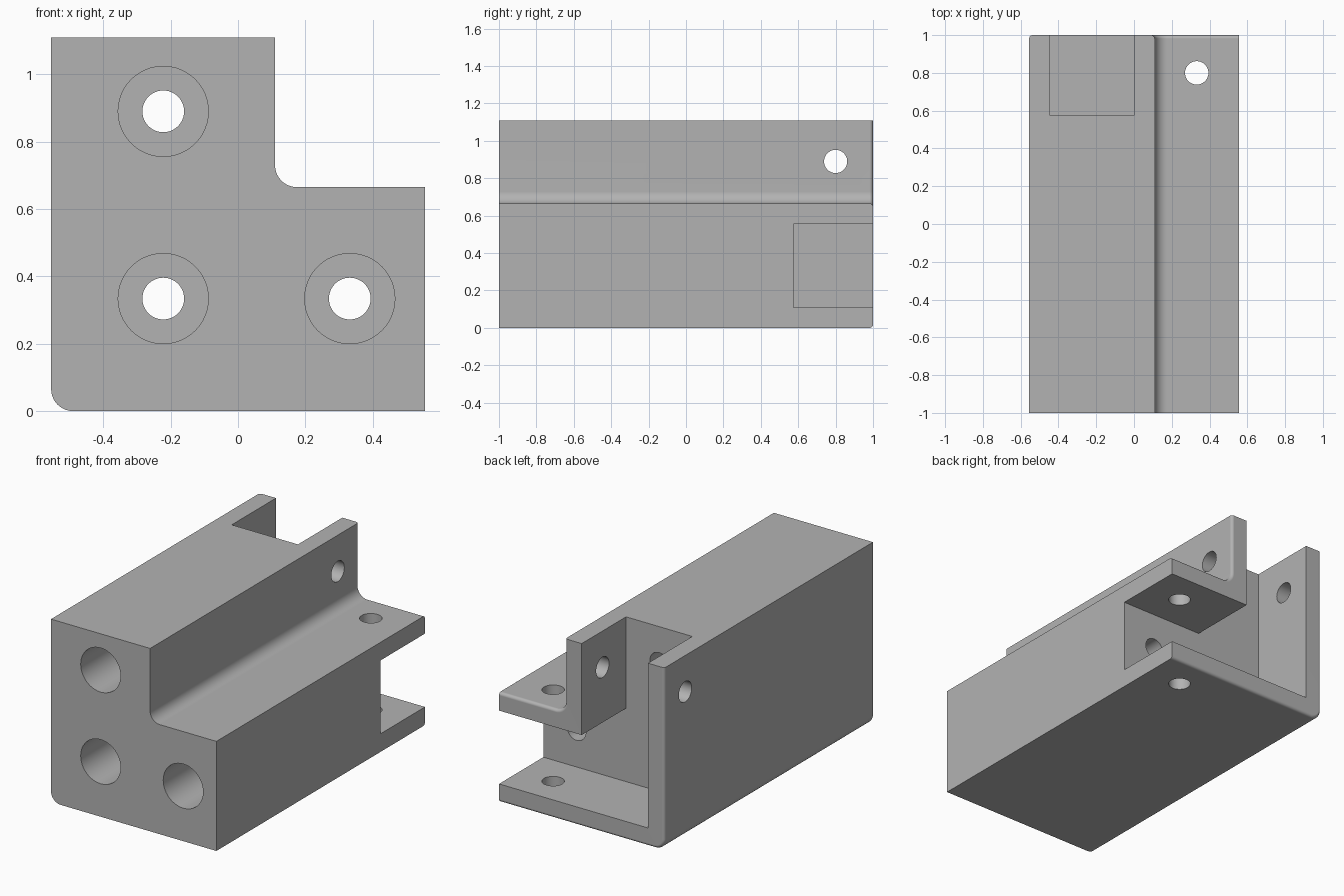
import bpy, bmesh, math
from mathutils import Matrix, Vector

cube = bpy.data.objects.get("Cube")
if cube:
    bpy.data.objects.remove(cube, do_unlink=True)

HALF, TOP = 0.555, 1.11        # half width, height
ARM_X, ARM_Z = 0.11, 0.665     # limits of the upright and the side arm
WALL, FILLET = 0.11, 0.065
FRONT, BACK, POCKET_Y = -1.0, 1.0, 0.575

grey = bpy.data.materials.new("mid grey")
grey.use_nodes = True
grey.diffuse_color = (0.45, 0.45, 0.45, 1)
grey.node_tree.nodes["Principled BSDF"].inputs["Base Color"].default_value = grey.diffuse_color


def add_object(name, bm):
    bmesh.ops.recalc_face_normals(bm, faces=bm.faces)
    mesh = bpy.data.meshes.new(name)
    bm.to_mesh(mesh)
    bm.free()
    mesh.materials.append(grey)
    obj = bpy.data.objects.new(name, mesh)
    bpy.context.collection.objects.link(obj)
    return obj


def arc(cx, cz, start, end, steps=10):
    """Quarter round in the x-z plane, angles in degrees."""
    angles = [math.radians(start + (end - start) * i / steps) for i in range(steps + 1)]
    return [(cx + FILLET * math.cos(a), cz + FILLET * math.sin(a)) for a in angles]


def prism(outline, y0, y1):
    """Extrude an x-z outline along y."""
    bm = bmesh.new()
    face = bm.faces.new([bm.verts.new((x, y0, z)) for x, z in outline])
    out = bmesh.ops.extrude_face_region(bm, geom=[face])
    moved = [v for v in out["geom"] if isinstance(v, bmesh.types.BMVert)]
    bmesh.ops.translate(bm, verts=moved, vec=(0, y1 - y0, 0))
    return bm


def drill(name, start, end, radius):
    """Round cutter between two points."""
    start, end = Vector(start), Vector(end)
    axis = end - start
    turn = axis.to_track_quat('Z', 'Y').to_matrix().to_4x4()
    bm = bmesh.new()
    bmesh.ops.create_cone(bm, cap_ends=True, segments=48, radius1=radius, radius2=radius,
                          depth=axis.length,
                          matrix=Matrix.Translation((start + end) / 2) @ turn)
    return add_object(name, bm)


# L-shaped bar with rounded outer and inner corners
outline = ([(HALF, 0), (HALF, ARM_Z)]
           + arc(ARM_X + FILLET, ARM_Z + FILLET, 270, 180)
           + [(ARM_X, TOP), (-HALF, TOP)]
           + arc(-HALF + FILLET, FILLET, 180, 270))
bm = prism(outline, FRONT, BACK)

# Soft rear rim, except along the two arm tips
rim = [e for e in bm.edges
       if all(v.co.y > BACK - 0.001 for v in e.verts)
       and not all(v.co.x > HALF - 0.001 for v in e.verts)
       and not all(v.co.z > TOP - 0.001 for v in e.verts)]
bmesh.ops.bevel(bm, geom=rim, offset=0.018, offset_type='OFFSET', segments=4,
                profile=0.5, affect='EDGES')
bracket = add_object("bracket_body", bm)

# L-shaped rear pocket, open at both arm tips
x0, z0, over = -HALF + WALL, WALL, 0.2
pocket = [(x0, z0), (HALF + over, z0), (HALF + over, ARM_Z - WALL),
          (ARM_X - WALL, ARM_Z - WALL), (ARM_X - WALL, TOP + over), (x0, TOP + over)]
cutters = [add_object("pocket_cutter", prism(pocket, POCKET_Y, BACK + over))]

# Deep counterbores from the front, each with a smaller through hole
for x, z in [(-0.222, 0.89), (-0.222, 0.334), (0.332, 0.334)]:
    cutters.append(drill("counterbore_cutter", (x, FRONT - over, z), (x, POCKET_Y - WALL, z), 0.134))
    cutters.append(drill("bolt_hole_cutter", (x, 0.3, z), (x, POCKET_Y + 0.1, z), 0.062))

# Cross holes through the rear walls
cutters.append(drill("side_hole_cutter", (-1, 0.8, 0.89), (1, 0.8, 0.89), 0.062))
cutters.append(drill("vertical_hole_cutter", (0.332, 0.8, -1), (0.332, 0.8, 1), 0.062))

bpy.ops.object.select_all(action='DESELECT')
bpy.context.view_layer.objects.active = bracket
bracket.select_set(True)
for cutter in cutters:
    cutter.hide_render = True
    cut = bracket.modifiers.new("cut", 'BOOLEAN')
    cut.operation, cut.solver, cut.object = 'DIFFERENCE', 'EXACT', cutter
    bpy.ops.object.modifier_apply(modifier=cut.name)
    bpy.data.objects.remove(cutter, do_unlink=True)

# Smooth rounds, crisp edges, flat large faces
bpy.ops.object.shade_smooth_by_angle(angle=math.radians(30))
weighted = bracket.modifiers.new("weighted_normals", 'WEIGHTED_NORMAL')
weighted.keep_sharp = True
